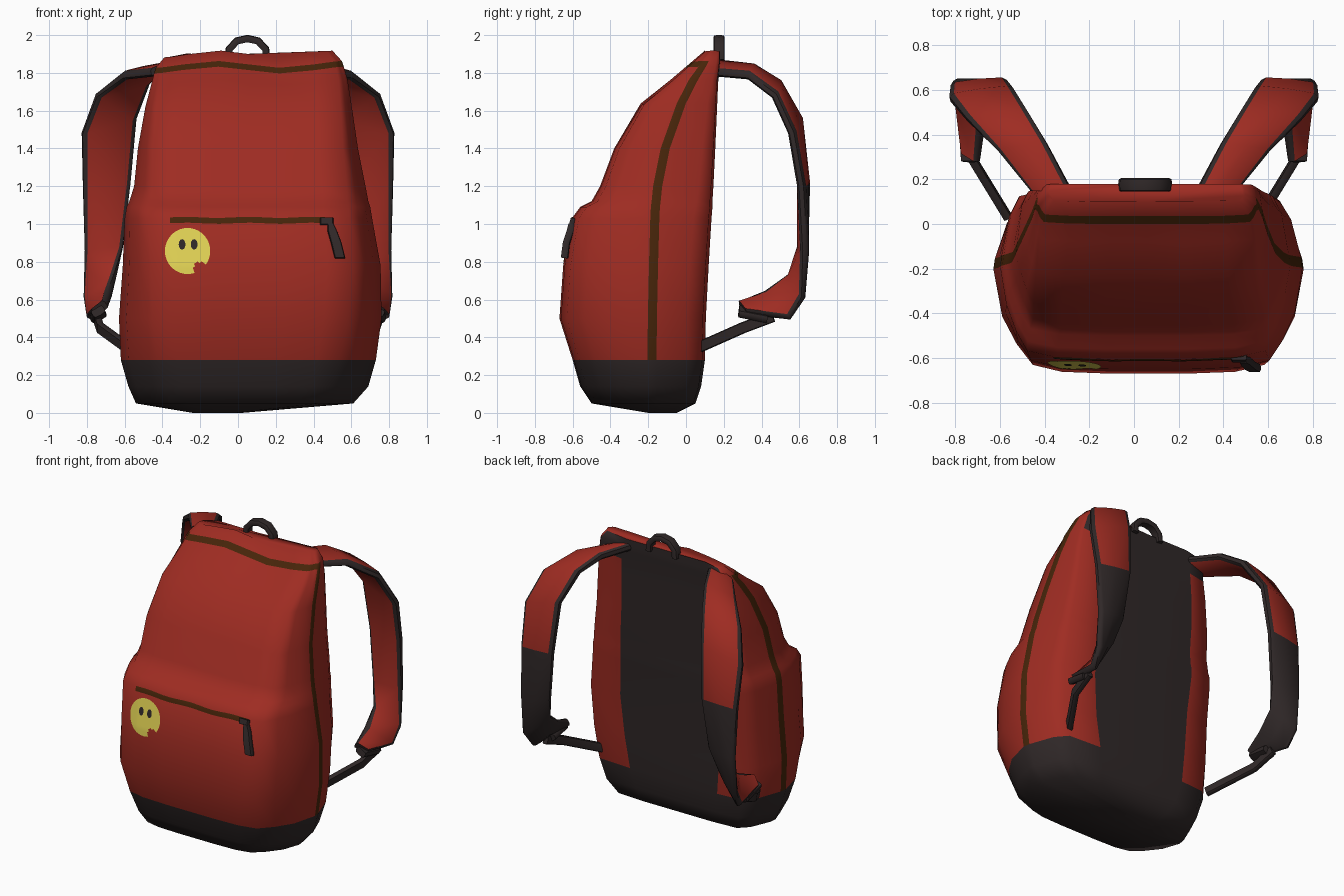
import bpy, bmesh, math
from mathutils import Vector
from mathutils.bvhtree import BVHTree

if "Cube" in bpy.data.objects:
    bpy.data.objects.remove(bpy.data.objects["Cube"])


def material(name, rgb):
    m = bpy.data.materials.new(name)
    m.diffuse_color = (*rgb, 1)
    m.use_nodes = True
    m.node_tree.nodes["Principled BSDF"].inputs["Base Color"].default_value = m.diffuse_color
    return m


RED = material("red_fabric", (0.345, 0.025, 0.016))
DARK = material("charcoal_fabric", (0.029, 0.021, 0.021))
BROWN = material("brown_zip", (0.062, 0.018, 0.003))
YELLOW = material("yellow_patch", (0.76, 0.65, 0.09))


def finish(name, bm, mats, angle=45, recalc=True):
    if recalc:
        bmesh.ops.recalc_face_normals(bm, faces=bm.faces)
    me = bpy.data.meshes.new(name)
    bm.to_mesh(me)
    bm.free()
    ob = bpy.data.objects.new(name, me)
    bpy.context.collection.objects.link(ob)
    for m in mats:
        me.materials.append(m)
    bpy.ops.object.select_all(action='DESELECT')
    ob.select_set(True)
    bpy.context.view_layer.objects.active = ob
    bpy.ops.object.shade_smooth_by_angle(angle=math.radians(angle))
    return ob


def mirror(ob):
    ob.modifiers.new("mirror", 'MIRROR')
    return ob


def lerp(a, b, t):
    return a + (b - a) * t


# Bag body: horizontal rings (z, left, right, front, back, y of side zip)
RINGS = [
    (0.00, -0.24, 0.02, -0.20, -0.05, -0.13), (0.05, -0.54, 0.61, -0.50, 0.05, -0.18),
    (0.14, -0.58, 0.69, -0.56, 0.08, -0.18), (0.28, -0.62, 0.73, -0.60, 0.10, -0.18),
    (0.50, -0.63, 0.76, -0.67, 0.105, -0.178), (0.78, -0.61, 0.755, -0.65, 0.12, -0.172),
    (1.03, -0.60, 0.71, -0.605, 0.135, -0.165), (1.09, -0.59, 0.70, -0.56, 0.14, -0.162),
    (1.12, -0.575, 0.69, -0.50, 0.14, -0.158), (1.20, -0.55, 0.675, -0.455, 0.145, -0.15),
    (1.40, -0.53, 0.635, -0.38, 0.155, -0.11), (1.63, -0.49, 0.60, -0.24, 0.165, -0.025),
    (1.75, -0.46, 0.58, -0.08, 0.17, 0.03), (1.815, -0.445, 0.56, 0.0, 0.178, 0.07),
    (1.845, -0.435, 0.55, 0.035, 0.18, 0.09), (1.90, -0.39, 0.50, 0.10, 0.18, 0.14)]


def body_ring(z, xl, xr, yf, yb, yzip):
    cx, hw, depth, t = (xl + xr) / 2, (xr - xl) / 2, yb - yf, z / 1.9
    c, back = lerp(0.68, 0.93, t), lerp(0.78, 0.95, t)
    vs, dv = min(0.52, (yb - yzip) / depth), min(0.11, 0.024 / depth)
    half = [(0, 0), (lerp(0.46, 0.68, t), 0), (back, 0.02), ((back + 1) / 2, 0.13),
            (0.99, vs - dv), (1, vs + dv), (lerp(0.93, 0.98, t), 0.67),
            (lerp(0.81, 0.96, t), 0.83), (c, 0.95), (0.75 * c, 0.99), (0.35 * c, 1), (0, 1)]
    loop = half + [(-u, v) for u, v in half[-2:0:-1]]
    sway = max(0, min(1, (z - 1.5) / 0.3)) * 0.018
    low = max(0, 1 - t * 1.05) if z > 0.1 else 0
    shift = lambda u, v: -0.03 if v == 0 else 0      # back panel sits slightly left
    return [(cx + hw * u + shift(u, v) * (z > 0.1), yb - depth * v,
             z - sway * math.sin(4.5 * u)) for u, v in loop]


bm = bmesh.new()
loops = [[bm.verts.new(p) for p in body_ring(*r)] for r in RINGS]
n = len(loops[0])
for i in range(len(loops) - 1):
    z = (RINGS[i][0] + RINGS[i + 1][0]) / 2
    for j in range(n):
        k = (j + 1) % n
        f = bm.faces.new((loops[i][j], loops[i][k], loops[i + 1][k], loops[i + 1][j]))
        col = min(j, n - 1 - j)          # 0 = back middle ... 10 = front middle
        if z < 0.28 or col == 0 or (col < 2 and z > 1.75):
            f.material_index = 1
        elif (col == 4 and z < 1.845) or (col > 4 and 1.815 < z < 1.845):
            f.material_index = 2
bm.faces.new(loops[0]).material_index = 1
bm.faces.new(loops[-1])
bmesh.ops.recalc_face_normals(bm, faces=bm.faces)
surface = BVHTree.FromBMesh(bm)
finish("bag_body", bm, [RED, DARK, BROWN], 75)


# Thin plates laid onto the front of the bag
def on_front(x, z, lift):
    hit = surface.ray_cast(Vector((x, -2, z)), Vector((0, 1, 0)))[0]
    return (x, hit.y - lift, z)


def front_plate(name, mat, rows, lift, keep=lambda c: True):
    bm = bmesh.new()
    grid = [[bm.verts.new(on_front(x, z, lift)) for x, z in row] for row in rows]
    for a, b in zip(grid, grid[1:]):
        for j in range(len(a) - 1):
            f = bm.faces.new((a[j], a[j + 1], b[j + 1], b[j]))
            if not keep(f.calc_center_median()):
                bm.faces.remove(f)
    bmesh.ops.remove_doubles(bm, verts=bm.verts, dist=0.0002)
    bm.normal_update()
    for f in bm.faces:
        if f.normal.y > 0:
            f.normal_flip()
    return finish(name, bm, [mat], recalc=False)


def disc(cx, cz, rx, rz, rings, seg):
    return [[(cx + rx * r / rings * math.cos(math.tau * s / seg),
              cz + rz * r / rings * math.sin(math.tau * s / seg)) for s in range(seg + 1)]
            for r in range(rings + 1)]


front_plate("pocket_zip", BROWN,
            [[(lerp(-0.36, 0.49, s / 16), z + 0.003 * math.sin(s)) for s in range(17)]
             for z in (1.004, 1.020, 1.035)], 0.005)
front_plate("round_patch", YELLOW, disc(-0.267, 0.857, 0.12, 0.122, 8, 40), 0.004,
            lambda c: math.hypot(c.x + 0.195, c.z - 0.76) > 0.042)
for side, x in (("left", -0.296), ("right", -0.232)):
    front_plate("patch_eye_" + side, DARK, disc(x, 0.892, 0.018, 0.028, 2, 12), 0.008)


# Padded band swept between two edge lines
def band(name, left, right, thick, mats=(DARK,), rule=lambda station, part: 0):
    bm = bmesh.new()
    L, R = [Vector(p) for p in left], [Vector(p) for p in right]
    mid = [(a + b) / 2 for a, b in zip(L, R)]
    section = [(0.08, 0.5), (0.5, 0.6), (0.92, 0.5), (1, 0.25), (1, -0.25),
               (0.92, -0.5), (0.08, -0.5), (0, -0.25), (0, 0.25)]
    rings = []
    for i, (a, b) in enumerate(zip(L, R)):
        tangent = mid[min(i + 1, len(mid) - 1)] - mid[max(i - 1, 0)]
        nrm = (b - a).cross(tangent).normalized() * thick
        rings.append([bm.verts.new(a.lerp(b, t) + nrm * h) for t, h in section])
    m = len(section)
    for i in range(len(rings) - 1):
        for j in range(m):
            k = (j + 1) % m
            f = bm.faces.new((rings[i][j], rings[i][k], rings[i + 1][k], rings[i + 1][j]))
            part = "outer" if j < 2 else "inner" if j == 5 else "edge"
            f.material_index = rule(i, part)
    for ring, i in ((rings[0], 0), (rings[-1], len(rings) - 1)):
        bm.faces.new(ring).material_index = rule(i, "edge")
    return finish(name, bm, mats, 50)


# Shoulder straps: red above, charcoal outer face below, charcoal edging
inner = [(0.28, 0.15, 1.855), (0.39, 0.36, 1.83), (0.47, 0.49, 1.75), (0.54, 0.60, 1.56),
         (0.57, 0.635, 1.22), (0.61, 0.61, 0.88), (0.65, 0.55, 0.73), (0.68, 0.42, 0.64),
         (0.70, 0.28, 0.58)]
outer = [(0.46, 0.15, 1.80), (0.61, 0.33, 1.785), (0.75, 0.47, 1.68), (0.825, 0.56, 1.48),
         (0.82, 0.61, 1.20), (0.81, 0.63, 0.86), (0.81, 0.62, 0.61), (0.79, 0.55, 0.50),
         (0.765, 0.32, 0.53)]
mirror(band("shoulder_straps", inner, outer, 0.048, (RED, DARK),
            lambda i, part: int(part == "edge" or (part == "outer" and i >= 4))))

# Thin webbing from the strap ends to the bag, with a buckle
path = [(0.75, 0.46, 0.51), (0.73, 0.30, 0.45), (0.565, 0.03, 0.33)]
mirror(band("lower_webbing", [(x, y - 0.01, z + 0.028) for x, y, z in path],
            [(x, y + 0.01, z - 0.028) for x, y, z in path], 0.035))
mirror(band("strap_buckles", [(0.70, 0.43, 0.53), (0.71, 0.28, 0.555)],
            [(0.78, 0.43, 0.49), (0.77, 0.28, 0.52)], 0.04))

# Carry handle on top
arch = [(-0.05, 1.87), (-0.045, 1.925), (-0.005, 1.968), (0.05, 1.98),
        (0.105, 1.968), (0.145, 1.925), (0.15, 1.87)]
band("carry_handle", [(x, 0.205, z) for x, z in arch],
     [(x, 0.145, z) for x, z in arch], 0.036)

# Zip slider and pull on the pocket
pull = [(0.49, -0.605, 1.0), (0.50, -0.615, 0.96), (0.52, -0.635, 0.90), (0.54, -0.645, 0.82)]
widths = (0.015, 0.025, 0.028, 0.028)
band("zip_pull", [(x - w, y, z) for (x, y, z), w in zip(pull, widths)],
     [(x + w, y, z) for (x, y, z), w in zip(pull, widths)], 0.035)
band("zip_slider", [(0.435, -0.595, 1.03), (0.435, -0.605, 0.995)],
     [(0.505, -0.595, 1.03), (0.505, -0.605, 0.995)], 0.03)
